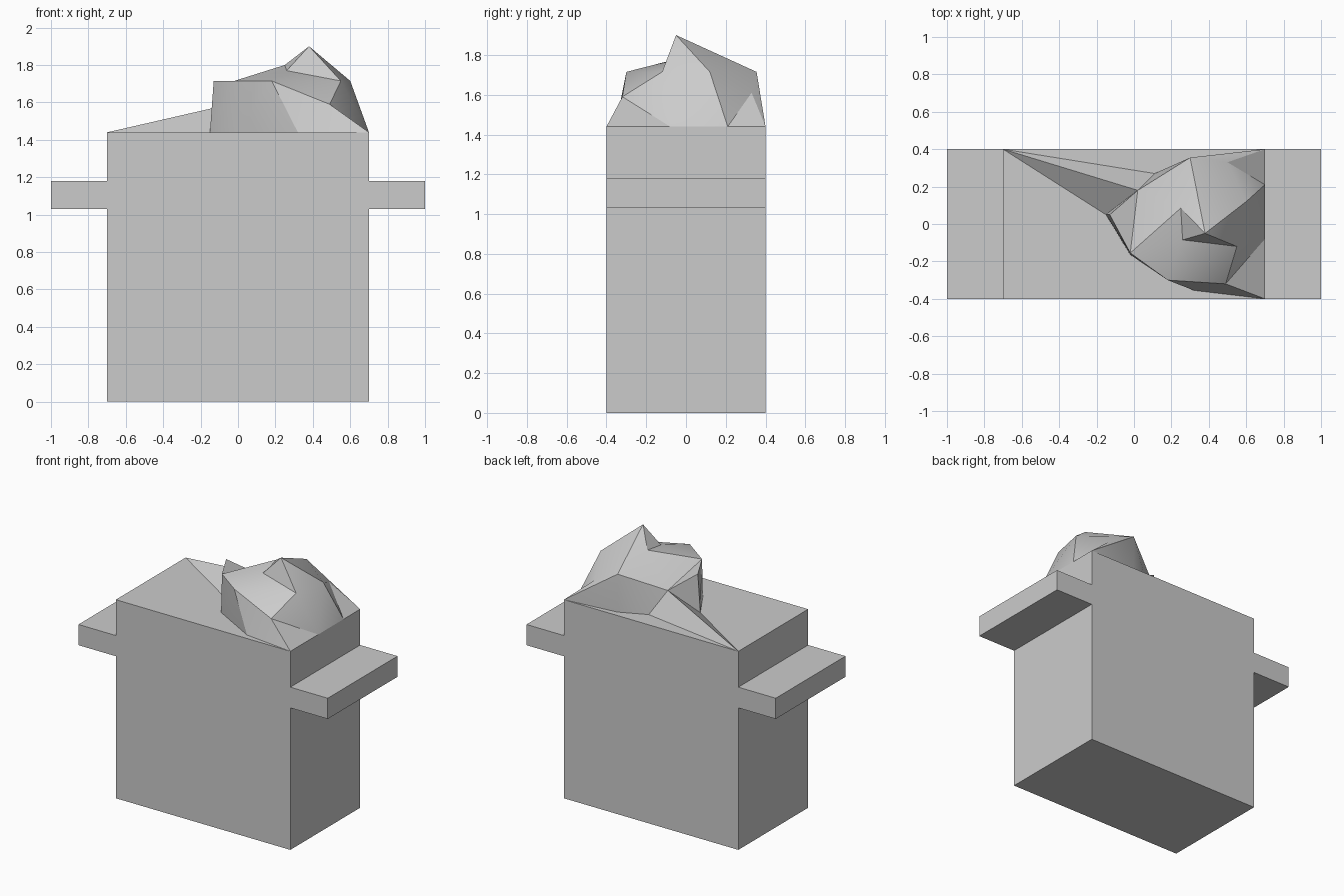
import bpy
import bmesh
from math import radians
from mathutils import Vector

cube = bpy.data.objects.get("Cube")
if cube:
    bpy.data.objects.remove(cube)

# Single plain grey finish
grey = bpy.data.materials.new("light grey")
grey.use_nodes = True
tone = (0.6, 0.6, 0.6, 1)
grey.diffuse_color = tone
grey.node_tree.nodes["Principled BSDF"].inputs["Base Color"].default_value = tone

TOP = 1.44      # height of the block
RIM = 1.715     # height of the upper edge of the rock


def finish(bm, name):
    bmesh.ops.recalc_face_normals(bm, faces=bm.faces)
    mesh = bpy.data.meshes.new(name)
    bm.to_mesh(mesh)
    bm.free()
    mesh.materials.append(grey)
    obj = bpy.data.objects.new(name, mesh)
    bpy.context.collection.objects.link(obj)
    return obj


# Block with a shelf-like arm on each side: mirrored outline, extruded in depth
half = [(0.7, 0), (0.7, 1.03), (1, 1.03), (1, 1.18), (0.7, 1.18), (0.7, TOP)]
outline = half + [(-x, z) for x, z in reversed(half)]
bm = bmesh.new()
face = bm.faces.new([bm.verts.new((x, -0.4, z)) for x, z in outline])
extruded = bmesh.ops.extrude_face_region(bm, geom=[face])["geom"]
moved = [v for v in extruded if isinstance(v, bmesh.types.BMVert)]
bmesh.ops.translate(bm, vec=Vector((0, 0.8, 0)), verts=moved)
finish(bm, "block_with_arms")

# Faceted rock on top: named corners
corners = dict(
    peak=(0.38, -0.05, 1.90), dip=(0.26, -0.085, 1.77), knob=(0.25, 0.085, 1.80),
    # upper rim
    west=(-0.13, 0.05, RIM), southwest=(-0.02, -0.155, RIM), south=(0.18, -0.30, RIM),
    east=(0.55, -0.12, RIM), northeast=(0.60, 0.12, RIM), north=(0.30, 0.355, RIM),
    # mid-height shoulders
    front=(0.49, -0.32, 1.59), back=(0.50, 0.33, 1.61), ridge=(0.02, 0.18, 1.605),
    # foot resting on the block
    foot_w=(-0.15, 0.05, TOP), foot_sw=(-0.02, -0.165, TOP), foot_s=(0.32, -0.355, TOP),
    corner_f=(0.70, -0.40, TOP), foot_e=(0.70, -0.08, TOP), foot_ne=(0.70, 0.21, TOP),
    corner_b=(0.70, 0.40, TOP), foot_n=(0.30, 0.355, TOP), foot_nw=(0.11, 0.27, TOP),
    tail=(-0.70, 0.40, TOP),
)
# Crown, then the sides from the front round to the back, then the long tail
facets = [
    ("peak", "dip", "knob"),
    ("peak", "east", "dip"),
    ("peak", "northeast", "east"),
    ("peak", "north", "northeast"),
    ("peak", "knob", "north"),
    ("southwest", "south", "dip"),
    ("southwest", "dip", "knob"),
    ("south", "east", "dip"),
    ("south", "front", "east"),
    ("southwest", "knob", "ridge"),
    ("southwest", "ridge", "west"),
    ("knob", "north", "ridge"),
    ("north", "back", "northeast"),
    ("west", "foot_w", "southwest"),
    ("foot_w", "foot_sw", "southwest"),
    ("southwest", "foot_sw", "south"),
    ("foot_sw", "foot_s", "south"),
    ("south", "foot_s", "front"),
    ("foot_s", "corner_f", "front"),
    ("front", "corner_f", "foot_e"),
    ("front", "foot_e", "east"),
    ("east", "foot_e", "northeast"),
    ("northeast", "foot_e", "foot_ne"),
    ("northeast", "foot_ne", "back"),
    ("back", "foot_ne", "corner_b"),
    ("back", "corner_b", "north"),
    ("north", "corner_b", "foot_n"),
    ("north", "foot_n", "foot_nw"),
    ("north", "foot_nw", "ridge"),
    ("west", "ridge", "foot_w"),
    ("tail", "foot_w", "ridge"),
    ("tail", "ridge", "foot_nw"),
]
bm = bmesh.new()
verts = {name: bm.verts.new(co) for name, co in corners.items()}
for names in facets:
    bm.faces.new([verts[name] for name in names])
rock = finish(bm, "faceted_rock")

# Soft shading on the gentle facets, hard edges elsewhere
bpy.ops.object.select_all(action="DESELECT")
rock.select_set(True)
bpy.context.view_layer.objects.active = rock
bpy.ops.object.shade_smooth_by_angle(angle=radians(30))
